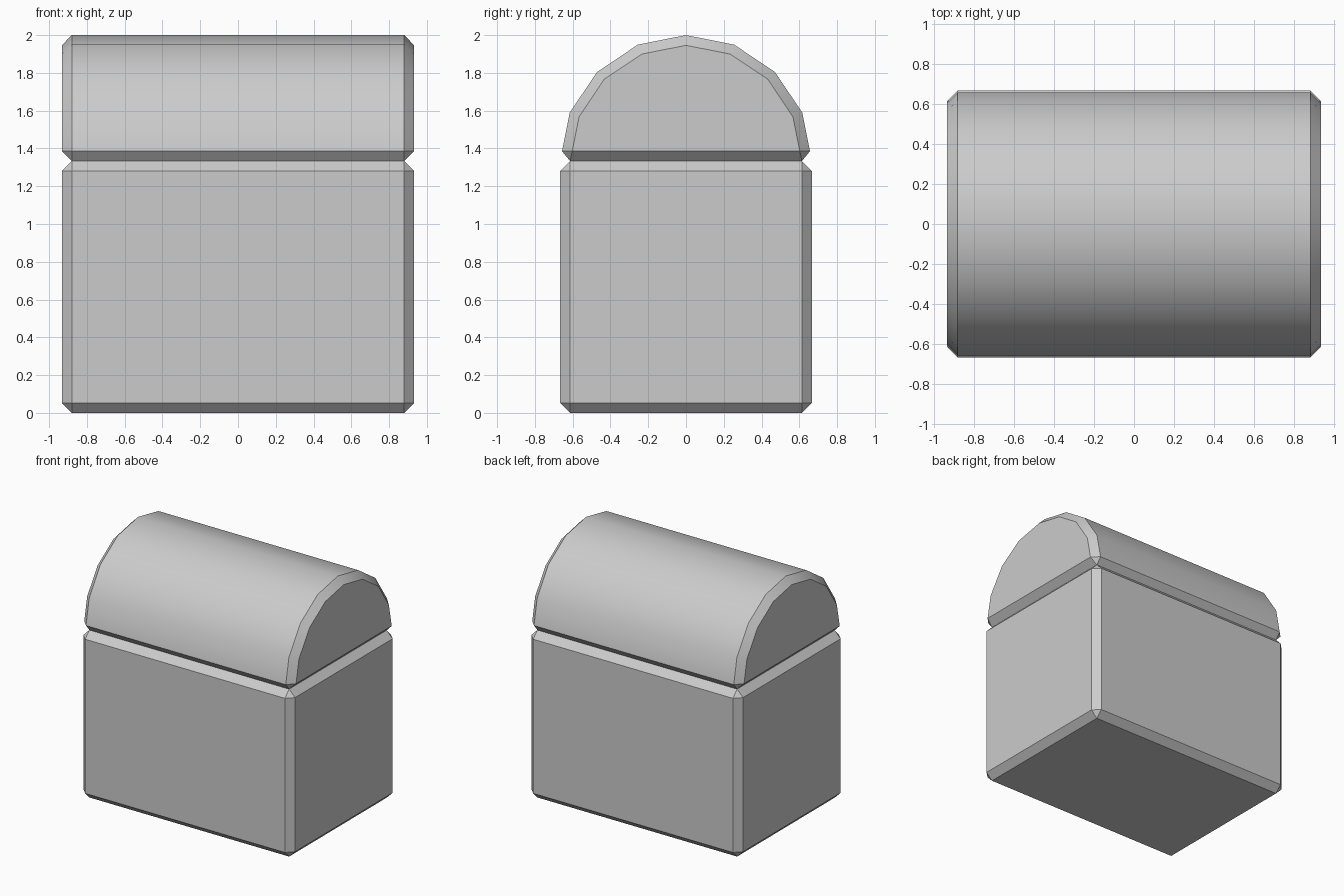
import bpy
from math import cos, sin, pi, radians

if "Cube" in bpy.data.objects:
    bpy.data.objects.remove(bpy.data.objects["Cube"])

HALF_X, RADIUS, SEAM, CHAMFER = 0.933, 0.6667, 1.3333, 0.053


def extruded(name, profile):
    """Extrude a (y, z) profile along x and chamfer its sharp edges."""
    n = len(profile)
    verts = [(x, y, z) for x in (-HALF_X, HALF_X) for y, z in profile]
    faces = [tuple(reversed(range(n))), tuple(range(n, 2 * n))]
    faces += [(i, (i + 1) % n, n + (i + 1) % n, n + i) for i in range(n)]
    mesh = bpy.data.meshes.new(name)
    mesh.from_pydata(verts, [], faces)
    obj = bpy.data.objects.new(name, mesh)
    bpy.context.collection.objects.link(obj)

    bevel = obj.modifiers.new("chamfer", "BEVEL")
    bevel.width = CHAMFER
    bevel.segments = 1
    bevel.limit_method = 'ANGLE'
    bevel.angle_limit = radians(30)
    bpy.ops.object.select_all(action='DESELECT')
    obj.select_set(True)
    bpy.context.view_layer.objects.active = obj
    bpy.ops.object.modifier_apply(modifier=bevel.name)
    return obj


# Chest body
extruded("chest_body", [(-RADIUS, 0), (RADIUS, 0), (RADIUS, SEAM), (-RADIUS, SEAM)])

# Barrel lid: eight-sided half round, smooth across the curve
arc = [(RADIUS * cos(pi * i / 8), SEAM + RADIUS * sin(pi * i / 8)) for i in range(9)]
extruded("barrel_lid", arc)
bpy.ops.object.shade_smooth_by_angle(angle=radians(30))
